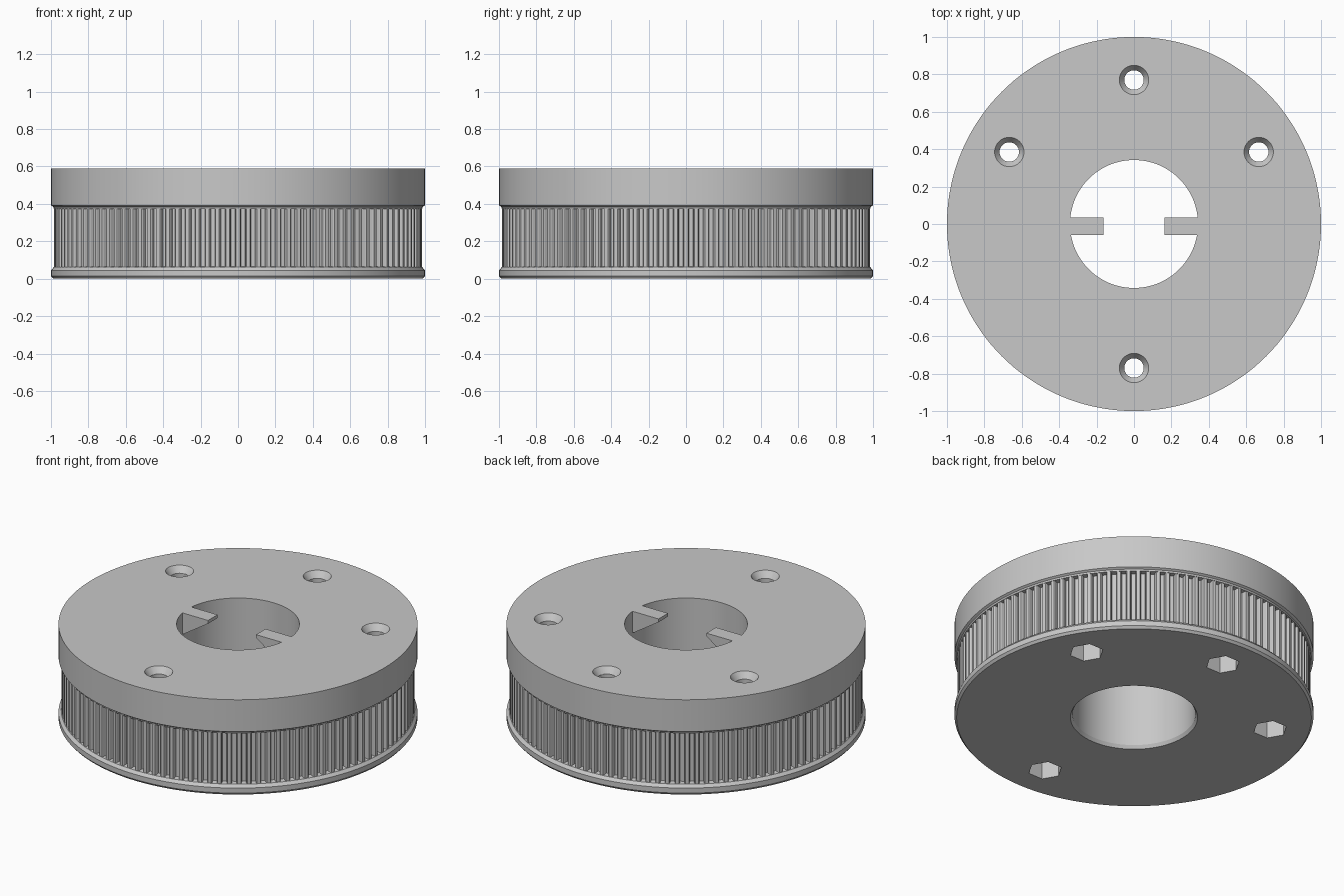
import bpy
import bmesh
from math import sin, cos, pi, radians
from mathutils import Matrix, Vector

if "Cube" in bpy.data.objects:
    bpy.data.objects.remove(bpy.data.objects["Cube"])

grey = bpy.data.materials.new("light_grey")
grey.use_nodes = True
colour = (0.58, 0.58, 0.58, 1)
grey.diffuse_color = colour
grey.node_tree.nodes["Principled BSDF"].inputs["Base Color"].default_value = colour

HEIGHT = 0.588
BORE = 0.342
ROOT, TIP = 0.955, 0.983
TEETH = 112
BOLT_RADIUS = 0.77
BOLT_ANGLES = (30, 90, 150, 270)


def to_object(name, bm):
    bmesh.ops.recalc_face_normals(bm, faces=bm.faces)
    mesh = bpy.data.meshes.new(name)
    bm.to_mesh(mesh)
    bm.free()
    mesh.materials.append(grey)
    obj = bpy.data.objects.new(name, mesh)
    bpy.context.collection.objects.link(obj)
    return obj


def prism(bm, outline, offset):
    """Solid made by sweeping a planar outline along an offset."""
    face = bm.faces.new([bm.verts.new(p) for p in outline])
    new = bmesh.ops.extrude_face_region(bm, geom=[face], use_keep_orig=True)["geom"]
    verts = [g for g in new if isinstance(g, bmesh.types.BMVert)]
    bmesh.ops.translate(bm, verts=verts, vec=offset)


def lathe(name, profile, segments):
    """Closed (radius, z) profile turned around the z axis."""
    bm = bmesh.new()
    rings = [[bm.verts.new((r * cos(2 * pi * i / segments), r * sin(2 * pi * i / segments), z))
              for r, z in profile] for i in range(segments)]
    n = len(profile)
    for i in range(segments):
        a, b = rings[i], rings[(i + 1) % segments]
        for j in range(n):
            k = (j + 1) % n
            bm.faces.new((a[j], b[j], b[k], a[k]))
    return to_object(name, bm)


def bolt_cutter(name, segments, r_low, r_high, low, high):
    """One tapered or straight plug at every bolt position."""
    bm = bmesh.new()
    for angle in BOLT_ANGLES:
        a = radians(angle)
        place = Vector((BOLT_RADIUS * cos(a), BOLT_RADIUS * sin(a), (low + high) / 2))
        # create_cone starts its first vertex on y, so turn it onto x
        bmesh.ops.create_cone(bm, cap_ends=True, segments=segments, radius1=r_low, radius2=r_high,
                              depth=high - low,
                              matrix=Matrix.Translation(place) @ Matrix.Rotation(pi / 2, 4, 'Z'))
    obj = to_object(name, bm)
    obj.hide_render = True
    return obj


# Body: lower flange, recessed belt band, thick upper rim, bore
body = lathe("pulley_body", [
    (BORE + 0.012, 0), (0.988, 0), (1, 0.014), (1, 0.045), (0.985, 0.062), (ROOT, 0.066),
    (ROOT, 0.372), (0.985, 0.374), (0.988, 0.384), (1, 0.392), (1, HEIGHT),
    (BORE, HEIGHT), (BORE, 0.02)], 144)

# Bolt holes: hexagonal nut pockets below, shafts, countersinks above
cutters = [bolt_cutter("nut_pocket_cutter", 6, 0.096, 0.096, -0.1, 0.14),
           bolt_cutter("bolt_shaft_cutter", 32, 0.052, 0.052, 0.05, 0.7),
           bolt_cutter("countersink_cutter", 32, 0.045, 0.094, 0.54, 0.61)]
bpy.context.view_layer.objects.active = body
for cutter in cutters:
    cut = body.modifiers.new(cutter.name, 'BOOLEAN')
    cut.operation = 'DIFFERENCE'
    cut.solver = 'EXACT'
    cut.object = cutter
    bpy.ops.object.modifier_apply(modifier=cut.name)
for cutter in cutters:
    bpy.data.objects.remove(cutter)

# Belt teeth: tapered bars around the recessed band
bm = bmesh.new()
half_pitch = pi / TEETH
section = [(ROOT - 0.01, -0.6), (TIP - 0.006, -0.5), (TIP, -0.35),
           (TIP, 0.35), (TIP - 0.006, 0.5), (ROOT - 0.01, 0.6)]
for i in range(TEETH):
    middle = 2 * half_pitch * i
    outline = [(r * cos(middle + t * half_pitch), r * sin(middle + t * half_pitch), 0.06)
               for r, t in section]
    prism(bm, outline, (0, 0, 0.318))
teeth = to_object("belt_teeth", bm)

# Keys: wedge tabs reaching into the bore, flush with the top
for name, side in (("left_key", 1), ("right_key", -1)):
    bm = bmesh.new()
    outline = [(side * x, -0.058, z) for x, z in (
        (BORE + 0.005, HEIGHT), (0.163, HEIGHT), (0.163, HEIGHT - 0.02),
        (BORE - 0.01, HEIGHT - 0.13), (BORE + 0.005, HEIGHT - 0.13))]
    prism(bm, outline, (0, 0.092, 0))
    to_object(name, bm)

# Smooth the round surfaces while keeping edges crisp
bpy.ops.object.select_all(action='DESELECT')
body.select_set(True)
bpy.context.view_layer.objects.active = body
bpy.ops.object.shade_smooth_by_angle(angle=radians(25))
